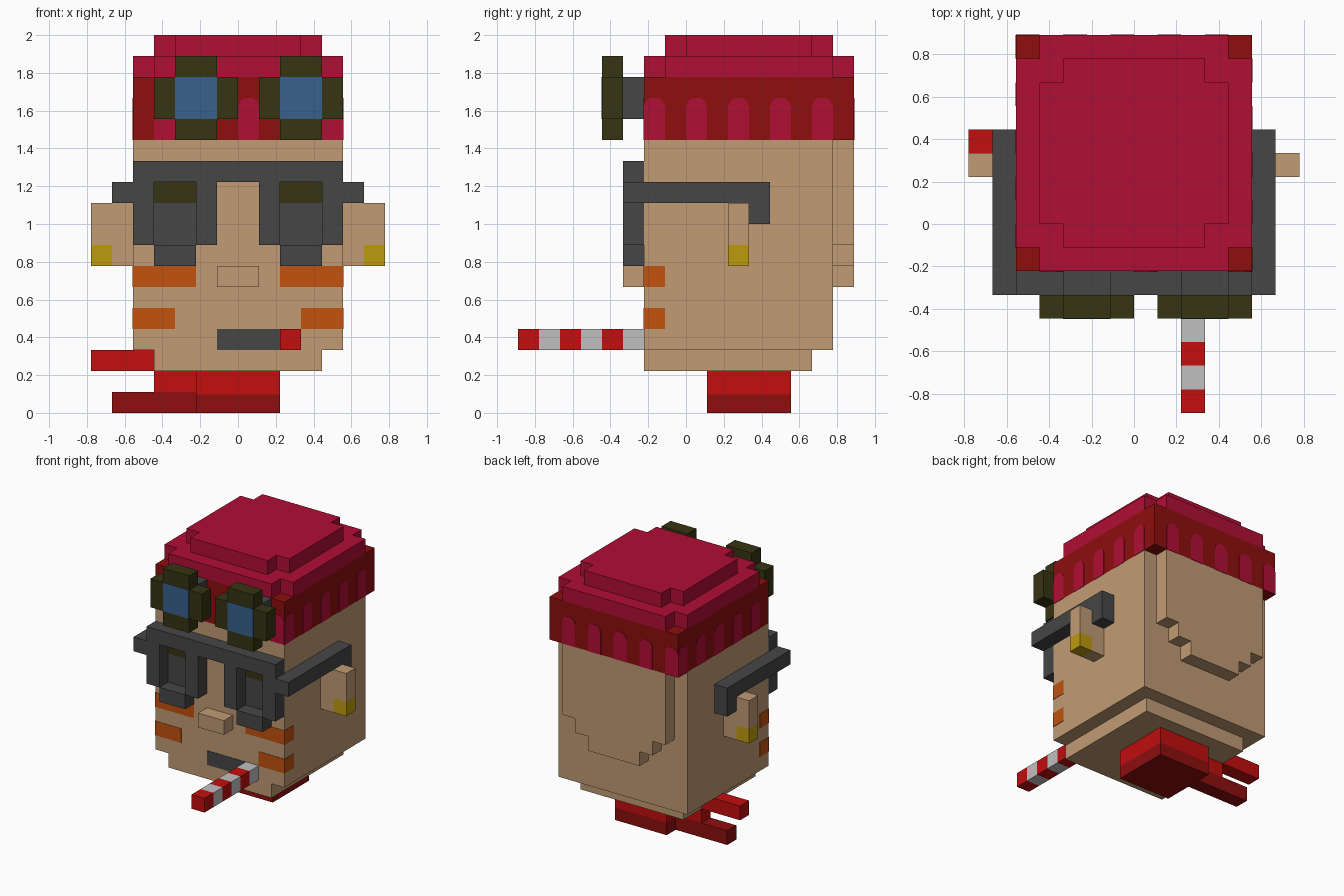
import bpy
import bmesh
import math
from mathutils import Matrix, Vector

U = 1 / 9      # size of one block
E = 0.03       # how far painted plates stand proud, in blocks

cube = bpy.data.objects.get("Cube")
if cube:
    bpy.data.objects.remove(cube, do_unlink=True)


def material(name, r, g, b):
    def linear(c):
        c /= 255
        return c / 12.92 if c <= 0.04045 else ((c + 0.055) / 1.055) ** 2.4
    color = (linear(r), linear(g), linear(b), 1)
    mat = bpy.data.materials.new(name)
    mat.use_nodes = True
    mat.diffuse_color = color
    mat.node_tree.nodes["Principled BSDF"].inputs["Base Color"].default_value = color
    return mat


skin = material("skin tan", 193, 155, 116)
crimson = material("hat crimson", 176, 14, 52)
maroon = material("dark red", 142, 14, 14)
olive = material("dark olive", 54, 51, 18)
blue = material("lens blue", 57, 96, 140)
charcoal = material("charcoal", 70, 70, 70)
orange = material("stripe orange", 194, 82, 14)
gold = material("earring gold", 190, 155, 14)
red = material("bright red", 194, 14, 14)
pale = material("pale grey", 192, 192, 192)


def prism(bm, points, depth):
    """Closed prism: 3D outline swept along the depth vector."""
    face = bm.faces.new([bm.verts.new(p) for p in points])
    swept = bmesh.ops.extrude_face_region(bm, geom=[face], use_keep_orig=True)
    verts = [v for v in swept["geom"] if isinstance(v, bmesh.types.BMVert)]
    bmesh.ops.translate(bm, verts=verts, vec=Vector(depth))


def box(bm, x0, x1, y0, y1, z0, z1):
    prism(bm, [(x0, y0, z0), (x1, y0, z0), (x1, y1, z0), (x0, y1, z0)], (0, 0, z1 - z0))


def finish(name, bm, mat):
    bmesh.ops.recalc_face_normals(bm, faces=bm.faces)
    bmesh.ops.scale(bm, verts=bm.verts, vec=(U, U, U))
    mesh = bpy.data.meshes.new(name)
    bm.to_mesh(mesh)
    bm.free()
    mesh.materials.append(mat)
    obj = bpy.data.objects.new(name, mesh)
    bpy.context.scene.collection.objects.link(obj)
    return obj


def boxes(name, mat, *bounds):
    bm = bmesh.new()
    for b in bounds:
        box(bm, *b)
    return finish(name, bm, mat)


def mirrored(*bounds):
    """Each box together with its copy on the other side of x = 0."""
    return list(bounds) + [(-b[1], -b[0], *b[2:]) for b in bounds]


def notched(cx, cy, r):
    """Square outline with one block cut out of every corner."""
    quarter = [(r - 1, -r), (r - 1, 1 - r), (r, 1 - r)]
    pts = []
    for x, y in quarter:
        pts.append((x, y))
    for _ in range(3):
        quarter = [(-y, x) for x, y in quarter]
        pts += quarter
    return [(cx + x, cy + y) for x, y in pts]


# Head, chin and nose
boxes("head", skin, (-5, 5, -2, 7, 3, 13))
boxes("chin", skin, (-4, 4, -2, 6, 2, 3))
boxes("nose", skin, (-1, 1, -3, -2, 6, 7))

# Stepped swelling on the back of the head
steps = [(2, 6), (2, 7), (3, 7), (3, 8), (4, 8), (4, 13)]
bm = bmesh.new()
outline = steps + [(-x, z) for x, z in reversed(steps)]
prism(bm, [(x, 7, z) for x, z in outline], (0, 1, 0))
finish("back_of_head", bm, skin)

# Ears and earrings
boxes("ears", skin, *mirrored((5, 6, 2, 3, 7, 10), (6, 7, 2, 3, 8, 10)))
boxes("earrings", gold, *mirrored((6, 7, 2, 3, 7, 8)))

# Face paint wrapping round the front corners
boxes("cheek_stripes", orange,
      *mirrored((2, 5 + E, -2 - E, -1, 6, 7), (3, 5 + E, -2 - E, -1, 4, 5)))

# Mouth and striped stick
boxes("mouth", charcoal, (-1, 2, -2 - E, -1.9, 3, 4))
for i in range(6):
    boxes(f"stick_band_{i + 1}", pale if i % 2 else red, (2, 3, i - 8, i - 7, 3, 4))

# Glasses with frames open in front of the eyes
boxes("glasses_frame", charcoal, (-5, 5, -3, -2, 11, 12),
      *mirrored((4, 5, -3, -2, 8, 11), (1, 2, -3, -2, 8, 11), (2, 4, -3, -2, 7, 8)))
boxes("glasses_arms", charcoal,
      *mirrored((5, 6, -3, 4, 10, 11), (5, 6, 3, 4, 9, 10)))
boxes("glasses_lenses", charcoal, *mirrored((2, 4, -2 - E, -1.9, 8, 10)))
boxes("lens_tops", olive, *mirrored((2, 4, -2 - E, -1.9, 10, 11)))

# Hat: band and two notched tiers
boxes("hat_band", maroon, (-5, 5, -2, 8, 13, 16))
for name, radius, z in (("hat_lower_tier", 5, 16), ("hat_top_tier", 4, 17)):
    bm = bmesh.new()
    prism(bm, [(x, y, z) for x, y in notched(0, 3, radius)], (0, 0, 1))
    finish(name, bm, crimson)

# Round-topped stripes on all four sides of the band
bm = bmesh.new()
for side in range(4):
    turn = Matrix.Translation((0, 3, 0)) @ Matrix.Rotation(side * math.pi / 2, 4, "Z")
    for k in range(5):
        x = 2 * k - (5 if side % 2 else 4)
        arch = [(0, 13), (1, 13), (1, 14.6), (0.9, 14.85), (0.7, 15),
                (0.3, 15), (0.1, 14.85), (0, 14.6)]
        pts = [turn @ Vector((x + a, -5 - E, z)) for a, z in arch]
        prism(bm, pts, turn.to_3x3() @ Vector((0, 2 * E, 0)))
finish("hat_stripes", bm, crimson)

# Goggles resting on the hat
for name, cx in (("right", -2), ("left", 3)):
    bm = bmesh.new()
    prism(bm, [(x, -4, z) for x, z in notched(cx, 15, 2)], (0, 1, 0))
    finish(f"{name}_goggle_rim", bm, olive)
    boxes(f"{name}_goggle_lens", blue, (cx - 1, cx + 1, -4 - E, -3.9, 14, 16))
    boxes(f"{name}_goggle_mount", charcoal, (cx - 1, cx + 1, -3, -2, 14, 16))

# Neck scarf with two tails
boxes("scarf_upper", red, (-2, 2, 1, 5, 0.87, 2))
boxes("scarf_lower", maroon, (-2, 2, 1, 5, 0, 0.87))
boxes("scarf_upper_tail", red, (-4, -2, 3, 4, 1, 2), (-7, -4, 3, 4, 2, 3))
boxes("scarf_lower_tail", maroon, (-6, -2, 3, 4, 0, 1))
